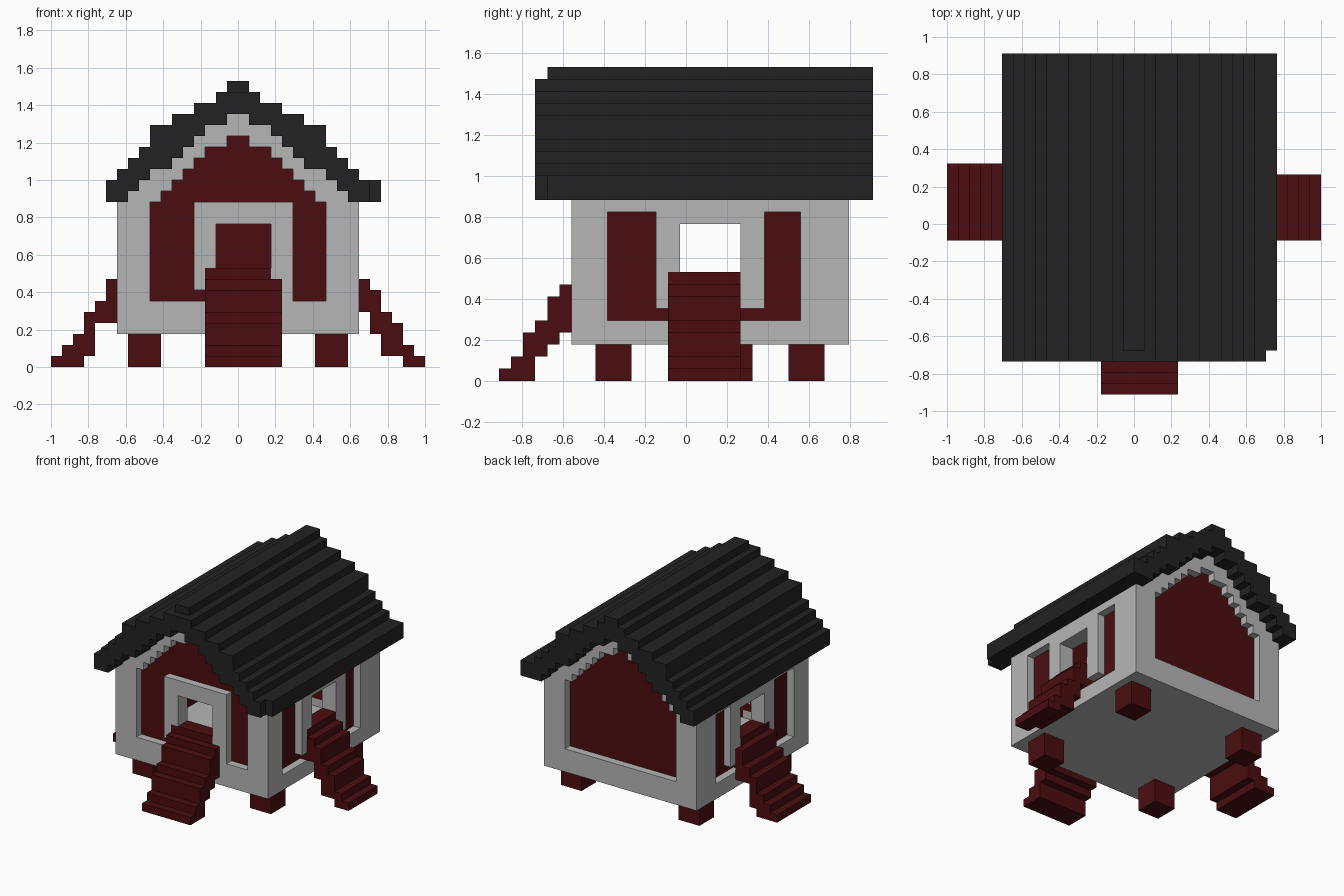
import bpy, bmesh
from mathutils import Vector

if "Cube" in bpy.data.objects:
    bpy.data.objects.remove(bpy.data.objects["Cube"], do_unlink=True)

UNIT = 2 / 34                      # edge of one building block
ORIGIN = Vector((17, 15.5, 0))     # block grid point under the model centre
cells = {}                         # block -> part name


def fill(part, xs, ys, zs):
    """Fill a box of blocks with a part; part None carves it away."""
    for x in range(*xs):
        for y in range(*ys):
            for z in range(*zs):
                if part:
                    cells[x, y, z] = part
                else:
                    cells.pop((x, y, z), None)


def material(name, rgb):
    m = bpy.data.materials.new(name)
    m.use_nodes = True
    m.diffuse_color = (*rgb, 1)
    bsdf = next(n for n in m.node_tree.nodes if n.type == 'BSDF_PRINCIPLED')
    bsdf.inputs["Base Color"].default_value = (*rgb, 1)
    bsdf.inputs["Roughness"].default_value = 0.9
    return m


white = material("pale_plaster", (0.47, 0.47, 0.47))
red = material("dark_red_wood", (0.07, 0.004, 0.005))
black = material("charcoal_roof", (0.016, 0.016, 0.016))

# Stepped half profiles, from the eave to the ridge
ROOF_TOP = [17, 18, 19, 20, 22, 22, 23, 23, 24, 24, 25, 26]
ROOF_BOTTOM = [15, 15, 16, 17, 18, 18, 19, 20, 21, 22, 22, 23]
PANEL_TOP = [15, 16, 17, 18, 19, 20, 20, 21]


def mirrored(half, start):
    """Pairs of column and height for a symmetric profile."""
    return list(enumerate(half + half[::-1], start))


# Hollow plaster walls with stepped gables
for x, top in mirrored(ROOF_BOTTOM[1:], 6):
    fill("plaster_walls", (x, x + 1), (6, 29), (3, top))
    if 8 <= x < 26:
        fill(None, (x, x + 1), (8, 27), (5, top - 1))

# Recessed gable panels, front and back
for x, top in mirrored(PANEL_TOP, 9):
    col = (x, x + 1)
    for outer, inner, part in ((6, 7, "front_panel"), (28, 27, "back_panel")):
        fill(None, col, (outer, outer + 1), (6, top))
        fill(part, col, (inner, inner + 1), (6, top))

# Front door frame and opening
fill("door_frame", (13, 22), (6, 8), (6, 15))
fill(None, (13, 15), (6, 7), (6, 7))
fill("front_panel", (13, 15), (7, 8), (6, 7))
fill(None, (15, 20), (6, 8), (5, 13))

# Recessed side panels with framed side doorways
for side, outer, inner in (("right", 6, 7), ("left", 27, 26)):
    both = (min(outer, inner), max(outer, inner) + 1)
    fill(None, (outer, outer + 1), (9, 25), (5, 14))
    fill(side + "_panel", (inner, inner + 1), (9, 25), (5, 14))
    fill(side + "_door_frame", both, (13, 22), (6, 14))
    fill(None, both, (15, 20), (5, 13))

# Roof shell, with a shorter ridge and a wider left eave
bottoms = dict(mirrored(ROOF_BOTTOM, 5))
for x, top in mirrored(ROOF_TOP, 5):
    fill("roof", (x, x + 1), (4, 31), (bottoms[x], top))
    fill("roof", (x, x + 1), (3, 4), (bottoms[x], min(top, 25)))
fill("roof", (29, 30), (4, 31), (15, 17))

# Stairs: (bottom, top) of each tread from the outside in
FRONT_STEPS = [(0, 1), (0, 2), (0, 4), (2, 5), (3, 7), (4, 8)]
RIGHT_STEPS = [(0, 1), (0, 2), (0, 3), (1, 5), (4, 6), (4, 8)]
LEFT_STEPS = [(0, 1), (0, 2), (1, 4), (1, 5), (3, 7), (5, 8)]
for i, step in enumerate(FRONT_STEPS):
    fill("front_stairs", (14, 21), (i, i + 1), step)
for i, step in enumerate(RIGHT_STEPS):
    fill("right_stairs", (i, i + 1), (14, 21), step)
for i, step in enumerate(LEFT_STEPS):
    fill("left_stairs", (33 - i, 34 - i), (14, 20), step)

# Top treads set into the doorways
fill("front_stairs", (14, 20), (6, 8), (5, 9))
fill("right_stairs", (6, 8), (14, 20), (5, 9))
fill("left_stairs", (26, 28), (14, 20), (5, 9))

# Four square legs
for side, x in (("right", 7), ("left", 24)):
    for end, y in (("front", 8), ("back", 24)):
        fill(f"{end}_{side}_leg", (x, x + 3), (y, y + 3), (0, 3))


def build(part, mat):
    """Mesh the exposed block sides of a part and merge flat areas."""
    bm = bmesh.new()
    verts = {}

    def vert(p):
        key = tuple(round(c) for c in p)
        if key not in verts:
            verts[key] = bm.verts.new((Vector(key) - ORIGIN) * UNIT)
        return verts[key]

    for cell in [c for c, name in cells.items() if name == part]:
        for axis in range(3):
            for sign in (0, 1):
                near = list(cell)
                near[axis] += 2 * sign - 1
                if tuple(near) in cells:
                    continue
                base, u, v = Vector(cell), Vector((0, 0, 0)), Vector((0, 0, 0))
                base[axis] += sign
                u[(axis + 1) % 3] = 1
                v[(axis + 2) % 3] = 1
                quad = [base, base + u, base + u + v, base + v]
                bm.faces.new([vert(p) for p in (quad if sign else quad[::-1])])
    bmesh.ops.dissolve_limit(bm, angle_limit=0.01, verts=bm.verts, edges=bm.edges)
    mesh = bpy.data.meshes.new(part)
    bm.to_mesh(mesh)
    bm.free()
    mesh.materials.append(mat)
    bpy.context.collection.objects.link(bpy.data.objects.new(part, mesh))


for part in sorted(set(cells.values())):
    if part == "roof":
        build(part, black)
    elif part == "plaster_walls" or part.endswith("frame"):
        build(part, white)
    else:
        build(part, red)
